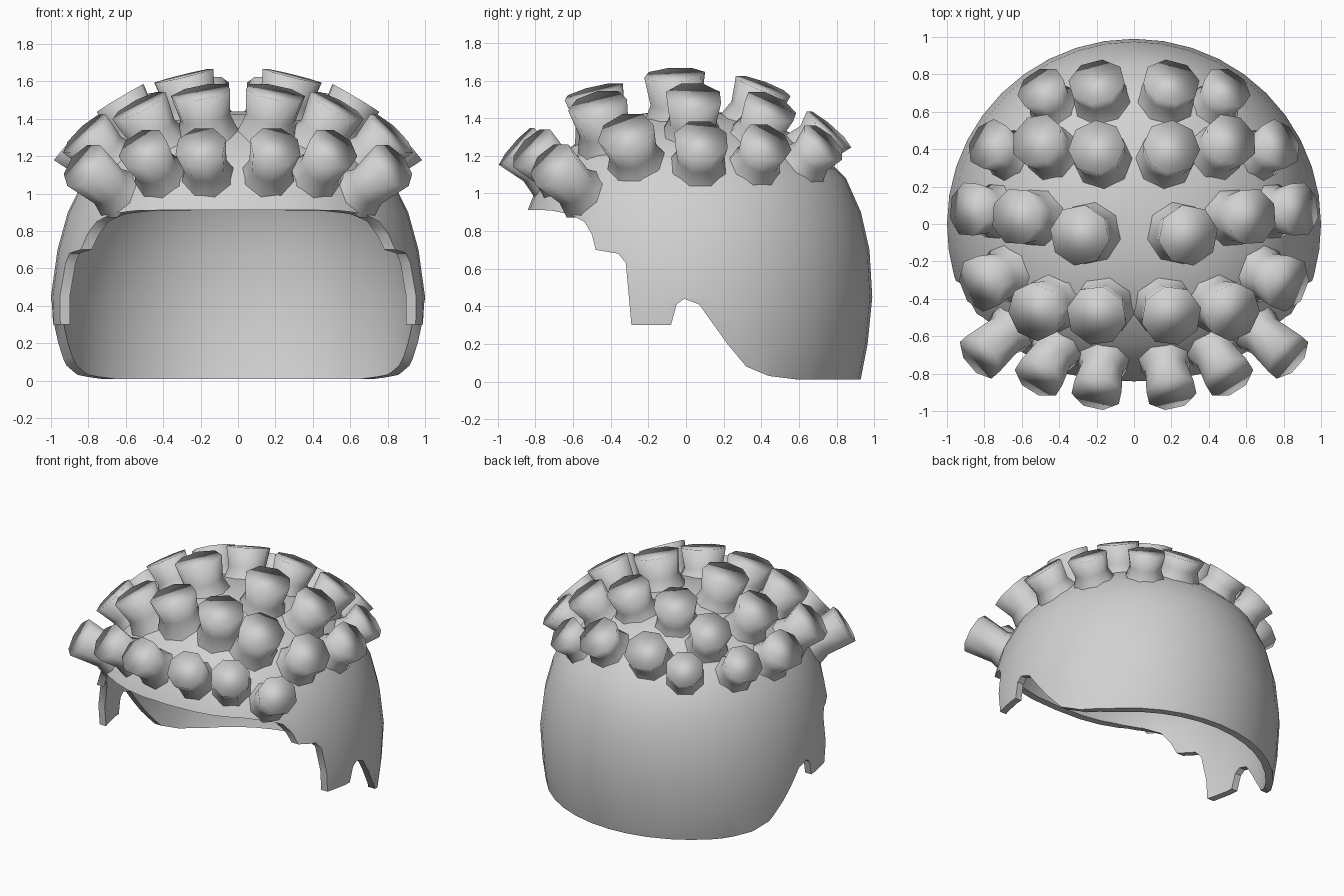
import bpy, bmesh, math
from mathutils import Vector

cube = bpy.data.objects.get("Cube")
if cube:
    bpy.data.objects.remove(cube, do_unlink=True)

grey = bpy.data.materials.new("plain_grey")
grey.use_nodes = True
grey.diffuse_color = (0.64, 0.64, 0.64, 1)
grey.node_tree.nodes["Principled BSDF"].inputs["Base Color"].default_value = (0.64, 0.64, 0.64, 1)


def make_object(name, bm):
    bmesh.ops.recalc_face_normals(bm, faces=bm.faces)
    mesh = bpy.data.meshes.new(name)
    bm.to_mesh(mesh)
    bm.free()
    mesh.materials.append(grey)
    obj = bpy.data.objects.new(name, mesh)
    bpy.context.collection.objects.link(obj)
    return obj


def loft(bm, rings, cap_start, cap_end):
    for a, b in zip(rings, rings[1:]):
        for i in range(len(a)):
            j = (i + 1) % len(a)
            bm.faces.new((a[i], a[j], b[j], b[i]))
    if cap_start:
        bm.faces.new(rings[0][::-1])
    if cap_end:
        bm.faces.new(rings[-1])


# Hair cap: half width, half depth and height of each ring, flatter and squarer at the front
dome = [(0.93, 0.9, -0.1), (0.97, 0.93, 0.02), (0.99, 0.965, 0.2), (1.0, 0.99, 0.45),
        (0.965, 0.975, 0.7), (0.91, 0.93, 0.9), (0.82, 0.85, 1.08), (0.69, 0.7, 1.23),
        (0.48, 0.49, 1.36), (0.24, 0.25, 1.425), (0.06, 0.06, 1.44)]
bm = bmesh.new()
SEGMENTS = 40
rings = []
for rx, ry, z in dome:
    ring = []
    for i in range(SEGMENTS):
        a = math.tau * i / SEGMENTS
        x, y = math.cos(a), math.sin(a)
        if y < 0:
            x = math.copysign(abs(x) ** 0.78, x)
            y *= 0.91
        ring.append(bm.verts.new((rx * x, ry * y, z)))
    rings.append(ring)
loft(bm, rings, False, True)
cap = make_object("hair_cap", bm)

# Outline that trims the fringe, sideburns and nape
outline = [(-1.2, 0.92), (-0.72, 0.91), (-0.62, 0.89), (-0.54, 0.85), (-0.5, 0.78),
           (-0.48, 0.7), (-0.36, 0.68), (-0.32, 0.63), (-0.29, 0.3), (-0.08, 0.3),
           (-0.05, 0.41), (-0.01, 0.44), (0.07, 0.41), (0.22, 0.2), (0.32, 0.08),
           (0.44, 0.03), (0.6, 0.01), (1.2, 0.01), (1.2, 2), (-1.2, 2)]
bm = bmesh.new()
loft(bm, [[bm.verts.new((x, y, z)) for y, z in outline] for x in (-1.3, 1.3)], True, True)
cutter = make_object("trim_cutter", bm)
cutter.hide_render = True

# Stub rows from front to back: the y they fan out from, then tip centres and radii
rows = [
    ("fringe", 0, [(0.2, -0.9, 1.25, 0.14), (0.51, -0.82, 1.24, 0.14), (0.825, -0.71, 1.15, 0.14)]),
    ("front", -0.22, [(0.2, -0.49, 1.54, 0.165), (0.53, -0.47, 1.47, 0.16)]),
    ("temple", 0, [(0.82, -0.32, 1.32, 0.155)]),
    ("crown", 0, [(0.29, -0.06, 1.63, 0.165), (0.63, 0.04, 1.51, 0.155), (0.885, 0.08, 1.28, 0.15)]),
    ("rear", 0, [(0.2, 0.41, 1.57, 0.155), (0.52, 0.45, 1.46, 0.15), (0.78, 0.43, 1.27, 0.14)]),
    ("back", 0, [(0.2, 0.76, 1.34, 0.155), (0.5, 0.73, 1.27, 0.135)])]


def make_stub(name, tip, radius, centre):
    out = (tip - centre).normalized()
    turn = out.to_track_quat('Z', 'Y')

    def circle(r):
        angles = [math.tau * (i + 0.5) / 8 for i in range(8)]
        return [tip + turn @ Vector((r * math.cos(a), r * math.sin(a), 0)) for a in angles]

    def on_cap(point):
        hit, place, _, _ = cap.ray_cast(point, -out)
        return place if hit else point - out * 0.35

    depth = (tip - on_cap(tip)).length
    # root resting on the cap, narrow neck, wide flat tip
    root = [on_cap(p) - out * 0.012 for p in circle(radius * 1.05)]
    neck = [p - out * (depth - 0.06) for p in circle(radius * 0.84)]
    bm = bmesh.new()
    loft(bm, [[bm.verts.new(p) for p in ring] for ring in (root, neck, circle(radius))], False, True)
    make_object(name, bm).data.shade_smooth()


bpy.context.view_layer.update()
for row, fan_y, tips in rows:
    for n, (x, y, z, r) in enumerate(tips, 1):
        for side, sign in (("left", 1), ("right", -1)):
            make_stub(f"{row}_stub_{n}_{side}", Vector((sign * x, y, z)), r, Vector((0, fan_y, 0.45)))

# Thicken the cap and trim it
wall = cap.modifiers.new("wall", 'SOLIDIFY')
wall.thickness = 0.05
wall.offset = -1
trim = cap.modifiers.new("trim", 'BOOLEAN')
trim.operation = 'INTERSECT'
trim.solver = 'EXACT'
trim.object = cutter
bpy.ops.object.select_all(action='DESELECT')
cap.select_set(True)
bpy.context.view_layer.objects.active = cap
for name in ("wall", "trim"):
    bpy.ops.object.modifier_apply(modifier=name)
bpy.data.objects.remove(cutter, do_unlink=True)
bpy.ops.object.shade_smooth_by_angle(angle=math.radians(35))
